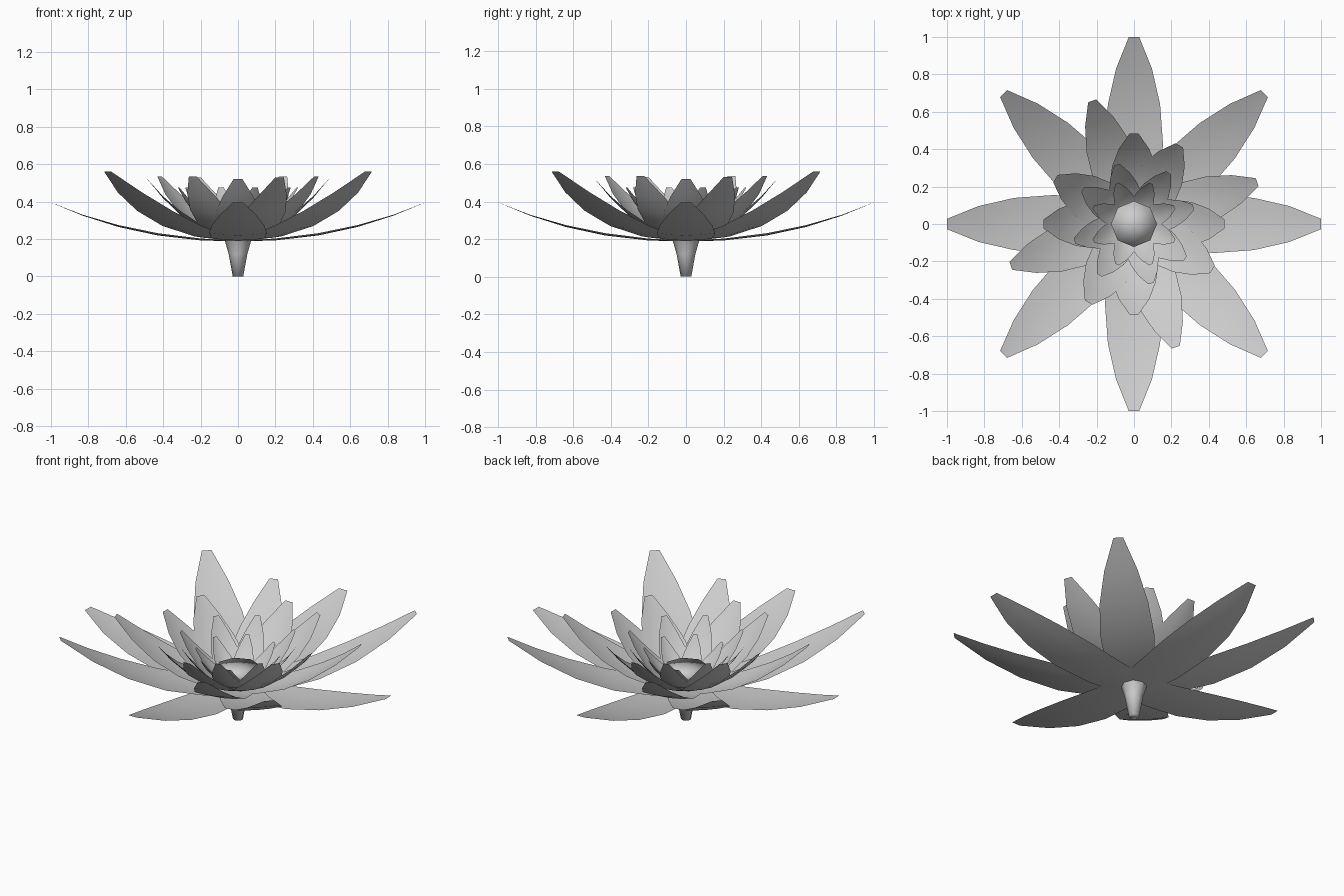
import bpy, bmesh, math

if "Cube" in bpy.data.objects:
    bpy.data.objects.remove(bpy.data.objects["Cube"])

ROWS = [0, 0.2, 0.43, 0.64, 0.83, 1.0]          # positions along a petal
SHAPE = [0.7, 0.9, 1.0, 0.9, 0.62, 0.18]        # relative half width at each row


def finish(name, bm):
    me = bpy.data.meshes.new(name)
    bm.to_mesh(me)
    bm.free()
    for p in me.polygons:
        p.use_smooth = True
    ob = bpy.data.objects.new(name, me)
    bpy.context.collection.objects.link(ob)
    return ob


def petal_ring(name, angles, length, half, base_z, tip_z, power, cup):
    """Ring of curved petals, each a small grid bent upward towards its tip."""
    bm = bmesh.new()
    for deg in angles:
        a = math.radians(deg)
        ca, sa = math.cos(a), math.sin(a)
        grid = []
        for t, s in zip(ROWS, SHAPE):
            row = []
            for k in (-1, -0.5, 0, 0.5, 1):
                w = half * s * k
                r = length * t
                z = base_z + (tip_z - base_z) * t ** power + cup * (s * k) ** 2
                row.append(bm.verts.new((r * ca - w * sa, r * sa + w * ca, z)))
            grid.append(row)
        for i in range(len(grid) - 1):
            for j in range(4):
                bm.faces.new((grid[i][j], grid[i + 1][j],
                              grid[i + 1][j + 1], grid[i][j + 1]))
    return finish(name, bm)


def quarter(start):
    return [start + 90 * i for i in range(4)]


# Petals, from the outermost ring to the heart
petal_ring("outer_low_petals", quarter(0), 1.0, 0.155, 0.187, 0.395, 2.2, 0.012)
petal_ring("outer_raised_petals", quarter(45), 0.985, 0.148, 0.19, 0.56, 2.0, 0.012)
petal_ring("middle_long_petals", quarter(18.7), 0.695, 0.13, 0.195, 0.53, 2.0, 0.015)
petal_ring("middle_petals", quarter(60), 0.485, 0.13, 0.2, 0.535, 2.0, 0.025)
petal_ring("middle_short_petals", quarter(0), 0.485, 0.13, 0.2, 0.52, 2.0, 0.025)
petal_ring("inner_petals", quarter(56) + quarter(16), 0.33, 0.085, 0.2, 0.475, 2.0, 0.02)
petal_ring("heart_petals", quarter(22.5) + quarter(67.5), 0.235, 0.06, 0.2, 0.40, 2.0, 0.02)

# Stem flaring into the flat seed head
bm = bmesh.new()
rings = []
for r, z in [(0.028, 0), (0.05, 0.12), (0.07, 0.19), (0.105, 0.26), (0.123, 0.31)]:
    rings.append([bm.verts.new((r * math.cos(i * math.pi / 4), r * math.sin(i * math.pi / 4), z))
                  for i in range(8)])
for lo, hi in zip(rings, rings[1:]):
    for i in range(8):
        j = (i + 1) % 8
        bm.faces.new((lo[i], lo[j], hi[j], hi[i]))
bm.faces.new(rings[0][::-1])
top = bm.verts.new((0, 0, 0.316))
for i in range(8):
    bm.faces.new((rings[-1][i], rings[-1][(i + 1) % 8], top))
finish("stem_and_seed_head", bm)
